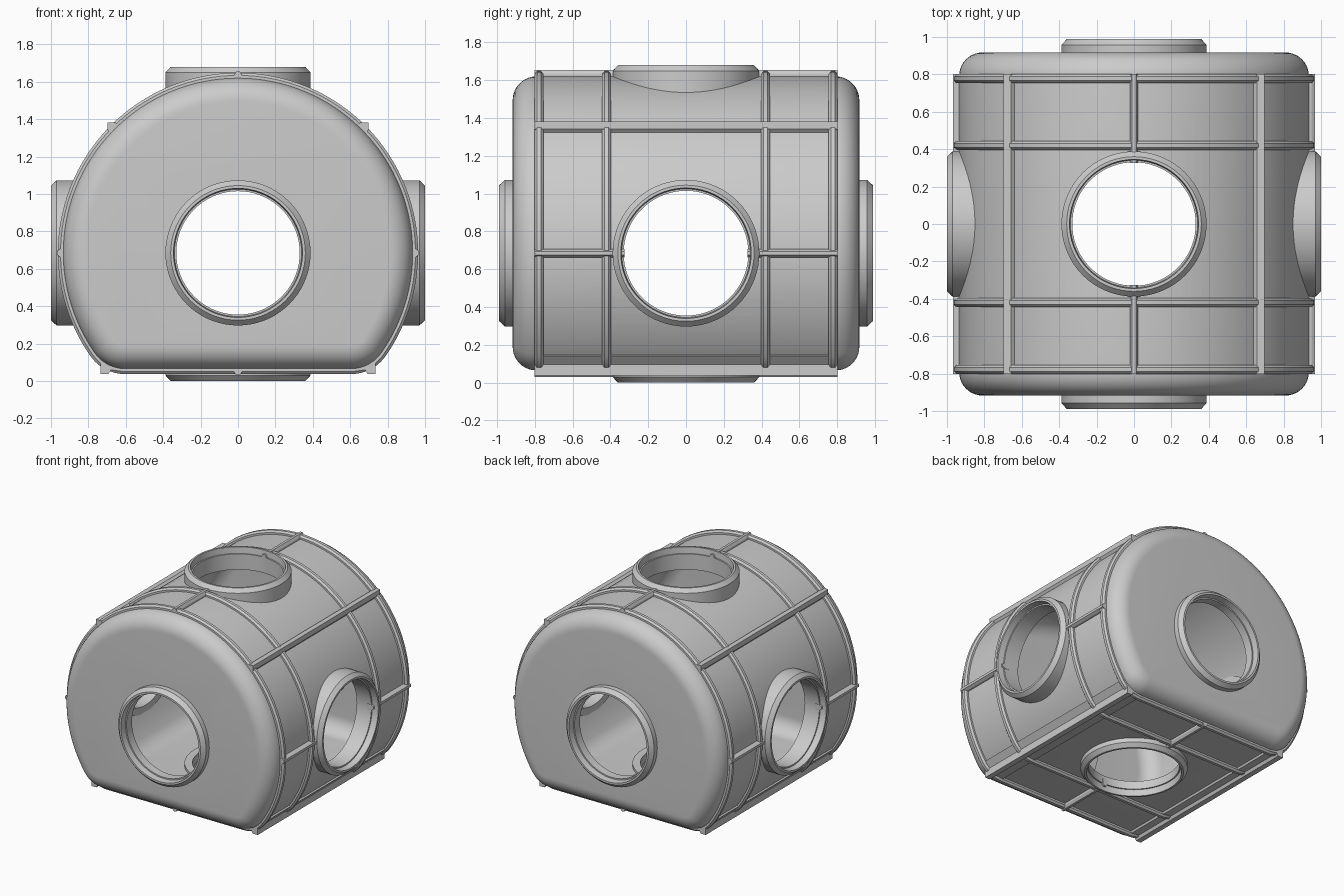
import bpy, bmesh
from math import sin, cos, pi, atan2, sqrt
from mathutils import Vector, Matrix

if "Cube" in bpy.data.objects:
    bpy.data.objects.remove(bpy.data.objects["Cube"])

CZ = 0.685            # height of the barrel axis
R, FLOOR, CR = 0.935, 0.065, 0.2   # barrel radius, flat underside, lower corner radius


def section(d):
    """D-shaped cross-section (x, z), offset inward by d."""
    cz = FLOOR + CR
    cx = sqrt((R - CR) ** 2 - (CZ - cz) ** 2)
    a = atan2(CZ - cz, cx)
    pts = []
    for ox, oz, r, a0, a1, n in ((cx, cz, CR - d, -pi / 2, -a, 10),
                                 (0, CZ, R - d, -a, pi + a, 88),
                                 (-cx, cz, CR - d, pi + a, 1.5 * pi, 10)):
        start = 1 if n == 88 else 0
        stop = n if n == 88 else n + 1
        for i in range(start, stop):
            t = a0 + (a1 - a0) * i / n
            pts.append((ox + r * cos(t), oz + r * sin(t)))
    return pts


def loft(name, rows, wrap=False, caps=False):
    """Skin a list of closed loops; wrap joins last row to first, caps closes ends."""
    bm = bmesh.new()
    vs = [[bm.verts.new(p) for p in row] for row in rows]
    n = len(rows[0])
    for k in range(len(vs) if wrap else len(vs) - 1):
        a, b = vs[k], vs[(k + 1) % len(vs)]
        for i in range(n):
            j = (i + 1) % n
            bm.faces.new((a[i], a[j], b[j], b[i]))
    if caps:
        bm.faces.new(vs[0])
        bm.faces.new(vs[-1])
    bmesh.ops.recalc_face_normals(bm, faces=bm.faces)
    me = bpy.data.meshes.new(name)
    bm.to_mesh(me)
    bm.free()
    ob = bpy.data.objects.new(name, me)
    bpy.context.collection.objects.link(ob)
    return ob


def activate(ob):
    bpy.ops.object.select_all(action='DESELECT')
    ob.select_set(True)
    bpy.context.view_layer.objects.active = ob


def smooth(ob):
    activate(ob)
    bpy.ops.object.shade_smooth_by_angle(angle=0.45)


def cut(ob, cutter):
    m = ob.modifiers.new("cut", 'BOOLEAN')
    m.operation, m.solver, m.object = 'DIFFERENCE', 'EXACT', cutter
    activate(ob)
    bpy.ops.object.modifier_apply(modifier=m.name)
    bpy.data.objects.remove(cutter)


def d_solid(name, inset):
    """Barrel with rounded end caps."""
    f, yend = 0.125, 0.917
    half = [(-yend + f * (1 - sin(t)), f * (1 - cos(t)))
            for t in [pi / 2 * (1 - i / 10) for i in range(11)]]
    stations = [(y + (inset if y < 0 else 0), d) for y, d in half]
    stations += [(-y, d) for y, d in reversed(stations)]
    return loft(name, [[(x, y, z) for x, z in section(d + inset)] for y, d in stations], caps=True)


def lathe(name, profile, axis, n=72, closed=True):
    """Revolve (radius, distance) pairs around an axis through the barrel centre."""
    rot = Vector((0, 0, 1)).rotation_difference(Vector(axis)).to_matrix()
    rows = [[rot @ Vector((r * cos(2 * pi * i / n), r * sin(2 * pi * i / n), t)) + Vector((0, 0, CZ))
             for i in range(n)] for r, t in profile]
    return loft(name, rows, wrap=closed, caps=not closed)


def bar(name, profile, y0, y1):
    """Extrude an (x, z) profile along y."""
    return loft(name, [[(x, y, z) for x, z in profile] for y in (y0, y1)], caps=True)


# hollow shell with six port openings
shell = d_solid("hull_shell", 0.0)
cut(shell, d_solid("cavity_cutter", 0.03))
for ax in ((1, 0, 0), (0, 1, 0), (0, 0, 1)):
    cut(shell, lathe("port_cutter", [(0.362, -1.2), (0.362, 1.2)], ax, closed=False))
smooth(shell)

# port collars: name, axis, inner start, outer end
for name, ax, t0, t1 in (("front_port", (0, -1, 0), 0.87, 0.988),
                         ("back_port", (0, 1, 0), 0.87, 0.988),
                         ("right_port", (1, 0, 0), 0.82, 1.0),
                         ("left_port", (-1, 0, 0), 0.82, 1.0),
                         ("top_port", (0, 0, 1), 0.82, 0.995),
                         ("bottom_port", (0, 0, -1), 0.57, CZ)):
    smooth(lathe(name, [(0.388, t0), (0.388, t1 - 0.03), (0.36, t1), (0.345, t1),
                        (0.34, t1 - 0.05), (0.33, t1 - 0.05), (0.33, t0)], ax))

# hoop ribs around the barrel
for k, y in enumerate((-0.777, -0.42, 0.42, 0.777)):
    prof = [(-0.024, 0.01), (-0.024, -0.014), (-0.011, -0.028),
            (0.011, -0.028), (0.024, -0.014), (0.024, 0.01)]
    smooth(loft(f"hoop_rib_{k}", [[(x, y + dy, z) for x, z in section(d)] for dy, d in prof], wrap=True))

# lengthwise rails: short ones stop at the ports, diagonal ones run through
flat = [(-0.022, -0.02), (-0.022, 0.014), (-0.01, 0.034), (0.01, 0.034), (0.022, 0.014), (0.022, -0.02)]
corner = [(-0.032, -0.02), (-0.028, 0.022), (0, 0.05), (0.028, 0.022), (0.032, -0.02)]


def rail_profile(shape, ang, base):
    c, s = cos(ang), sin(ang)
    return [((base + h) * c - t * s, CZ + (base + h) * s + t * c) for t, h in shape]


for label, ang, base in (("right", 0, R), ("top", pi / 2, R), ("left", pi, R),
                         ("bottom", -pi / 2, CZ - FLOOR)):
    for side, sg in (("front", -1), ("back", 1)):
        bar(f"{label}_{side}_rail", rail_profile(flat, ang, base), sg * 0.326, sg * 0.802)
for label, ang in (("right", pi / 4), ("left", 3 * pi / 4)):
    bar(f"{label}_shoulder_rail", rail_profile(corner, ang, R), -0.802, 0.802)

# skids along the lower corners
skid = [(0.735, 0.038), (0.735, 0.095), (0.775, 0.14), (0.755, 0.15), (0.69, 0.11),
        (0.60, 0.07), (0.61, 0.05), (0.68, 0.06), (0.692, 0.038)]
for label, sg in (("right", 1), ("left", -1)):
    bar(f"{label}_skid", [(sg * x, z) for x, z in skid], -0.802, 0.802)
